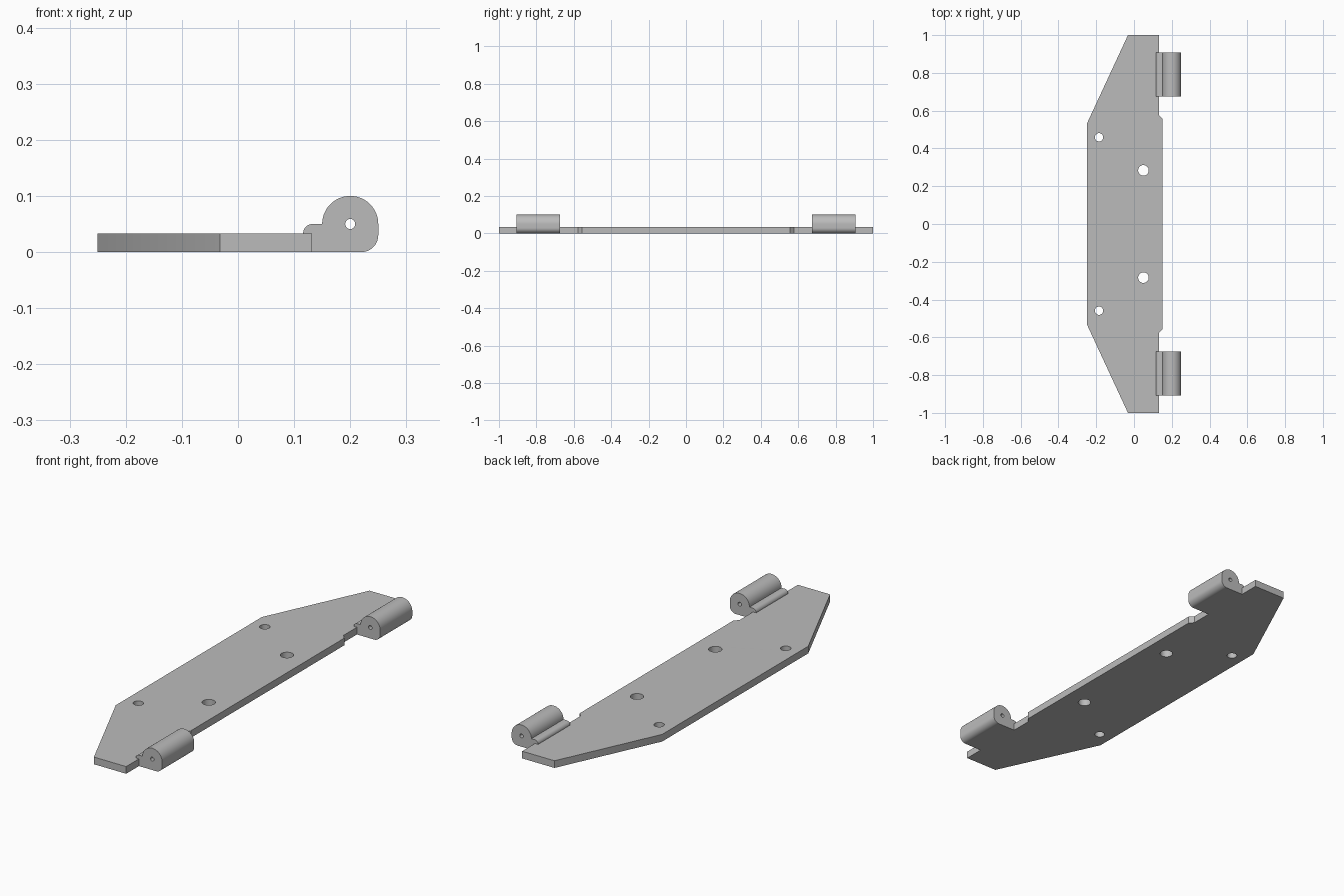
import bpy, bmesh
from math import sin, cos, radians, pi
from mathutils import Matrix

cube = bpy.data.objects.get("Cube")
if cube:
    bpy.data.objects.remove(cube, do_unlink=True)

THICK = 0.033
EDGE = 0.132

metal = bpy.data.materials.new("light grey metal")
metal.use_nodes = True
GREY = (0.5, 0.5, 0.5, 1)
metal.diffuse_color = GREY
metal.node_tree.nodes["Principled BSDF"].inputs["Base Color"].default_value = GREY


def arc(cx, cy, r, start, end, steps):
    """Points along an arc, angles in degrees."""
    angles = [radians(start + (end - start) * i / steps) for i in range(steps + 1)]
    return [(cx + r * cos(a), cy + r * sin(a)) for a in angles]


def circle(cx, cy, r, steps=32):
    return arc(cx, cy, r, 0, 360, steps)[:-1]


def extruded(name, loops, depth, matrix):
    """Fill an outline with holes, extrude it and return a clean mesh object."""
    curve = bpy.data.curves.new(name + " profile", "CURVE")
    curve.dimensions = "2D"
    curve.fill_mode = "BOTH"
    curve.extrude = depth / 2
    for loop in loops:
        spline = curve.splines.new("POLY")
        spline.points.add(len(loop) - 1)
        for point, (x, y) in zip(spline.points, loop):
            point.co = (x, y, 0, 1)
        spline.use_cyclic_u = True
    helper = bpy.data.objects.new(name + " profile", curve)
    bpy.context.collection.objects.link(helper)
    bpy.context.view_layer.update()
    graph = bpy.context.evaluated_depsgraph_get()
    mesh = bpy.data.meshes.new_from_object(helper.evaluated_get(graph))
    bpy.data.objects.remove(helper, do_unlink=True)
    bpy.data.curves.remove(curve)

    bm = bmesh.new()
    bm.from_mesh(mesh)
    bmesh.ops.remove_doubles(bm, verts=bm.verts, dist=1e-5)
    bm.transform(matrix)
    bmesh.ops.recalc_face_normals(bm, faces=bm.faces)
    bm.to_mesh(mesh)
    bm.free()
    mesh.materials.clear()
    mesh.materials.append(metal)
    obj = bpy.data.objects.new(name, mesh)
    bpy.context.collection.objects.link(obj)
    bpy.ops.object.select_all(action="DESELECT")
    obj.select_set(True)
    bpy.context.view_layer.objects.active = obj
    bpy.ops.object.shade_smooth_by_angle(angle=radians(30))
    return obj


# Flat plate with tapered ends, notched hinge edge and four screw holes
half = [(0.15, 0.557), (EDGE, 0.577), (EDGE, 1), (-0.032, 1), (-0.25, 0.53)]
outline = half + [(x, -y) for x, y in reversed(half)]
holes = [circle(x, s * y, r) for s in (1, -1)
         for x, y, r in ((-0.185, 0.459, 0.022), (0.05, 0.284, 0.028))]
extruded("plate", [outline] + holes, THICK, Matrix.Translation((0, 0, THICK / 2)))

# Hinge knuckles: round barrel, flat foot and a small lip over the plate
knuckle = ([(EDGE, 0)]
           + arc(0.22, 0.03, 0.03, -90, 0, 10)
           + arc(0.2, 0.05, 0.05, 0, 180, 36)
           + arc(EDGE + 0.001, THICK, 0.017, 90, 180, 8)
           + [(EDGE, THICK)])
pin_hole = circle(0.2, 0.05, 0.009, 20)
for name, y in (("front_knuckle", -0.791), ("back_knuckle", 0.791)):
    place = Matrix.Translation((0, y, 0)) @ Matrix.Rotation(pi / 2, 4, "X")
    extruded(name, [knuckle, pin_hole], 0.233, place)
